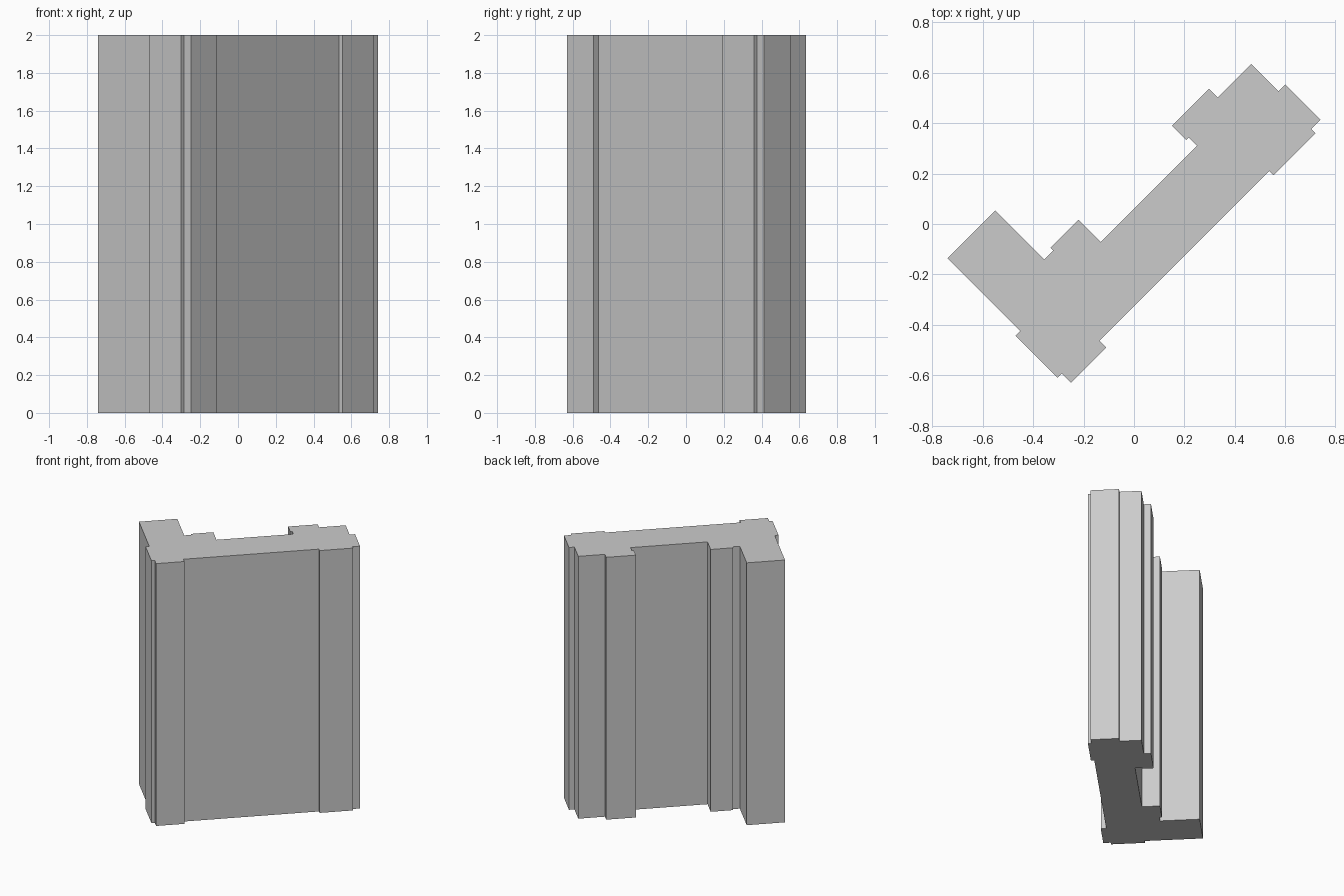
import bpy, bmesh
from mathutils import Vector

if "Cube" in bpy.data.objects:
    bpy.data.objects.remove(bpy.data.objects["Cube"])

HEIGHT = 2.0

# Floor outline along (a) and across (b) the wall, before the 45 degree turn
OUTLINE = [
    # wide leg
    (-.876, .604), (-.496, .604), (-.496, .215),
    # inner pilaster
    (-.426, .215), (-.426, .238), (-.203, .238), (-.203, .06),
    # recess and inner step of the far block
    (.56, .06), (.56, .126), (.54, .126), (.54, .24),
    (.834, .24), (.834, .17), (1.099, .17),
    # far end
    (1.099, -.047), (1.153, -.047), (1.153, -.327), (1.08, -.327),
    # outer pilaster and long outer face
    (1.08, -.36), (.746, -.36), (.746, -.326), (-.6, -.326),
    # outer corner
    (-.6, -.38), (-.88, -.38), (-.88, -.307), (-.913, -.307),
    (-.913, .027), (-.876, .027),
]


def extrude_outline(name, points, height):
    bm = bmesh.new()
    verts = [bm.verts.new(((a - b) / 2, (a + b) / 2, 0)) for a, b in points]
    base = bm.faces.new(verts)
    top = bmesh.ops.extrude_face_region(bm, geom=[base], use_keep_orig=True)["geom"]
    bmesh.ops.translate(bm, vec=Vector((0, 0, height)),
                        verts=[g for g in top if isinstance(g, bmesh.types.BMVert)])
    bmesh.ops.recalc_face_normals(bm, faces=bm.faces[:])
    mesh = bpy.data.meshes.new(name)
    bm.to_mesh(mesh)
    bm.free()
    obj = bpy.data.objects.new(name, mesh)
    bpy.context.collection.objects.link(obj)
    return obj


# Corner wall section with stepped ends
extrude_outline("corner_wall", OUTLINE, HEIGHT)
